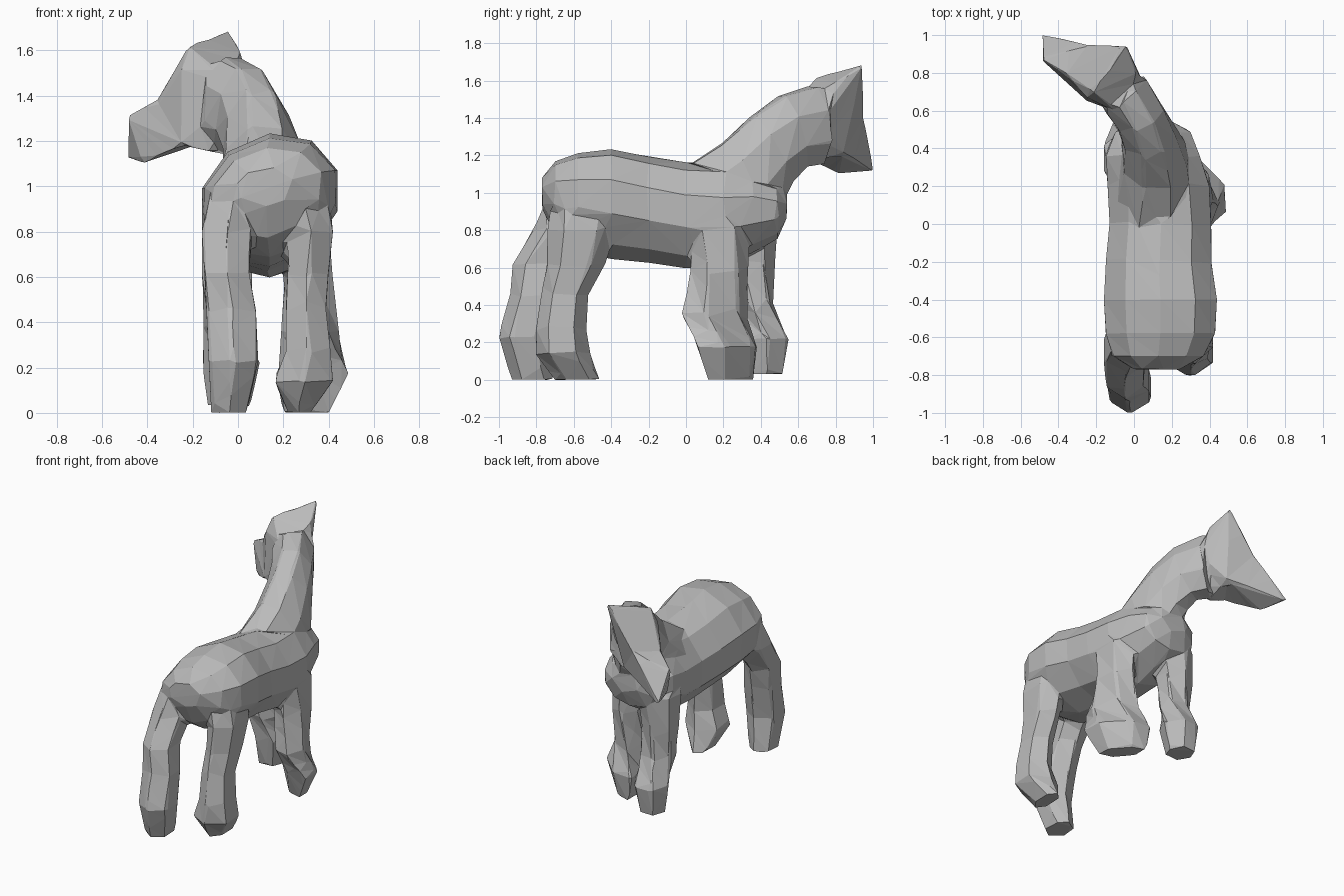
import bpy
import bmesh
from math import cos, sin, pi, radians
from mathutils import Vector

default_cube = bpy.data.objects.get("Cube")
if default_cube:
    bpy.data.objects.remove(default_cube, do_unlink=True)

# One plain stone colour for the whole animal
stone = bpy.data.materials.new("stone grey")
stone.use_nodes = True
stone_colour = (0.5, 0.5, 0.5, 1)
stone.diffuse_color = stone_colour
stone.node_tree.nodes["Principled BSDF"].inputs["Base Color"].default_value = stone_colour

# All parts are gathered in one mesh, then fused into a single faceted skin
bm = bmesh.new()


def loft(rings, sides):
    """Skin a row of faceted rings, each given as centre, across and up vectors."""
    swell = 1 / cos(pi / sides)
    loops = []
    for centre, across, up in rings:
        loop = []
        for i in range(sides):
            angle = 2 * pi * (i + 0.5) / sides
            offset = across * cos(angle) + up * sin(angle)
            loop.append(bm.verts.new(centre + offset * swell))
        loops.append(loop)
    for lower, upper in zip(loops, loops[1:]):
        for i in range(sides):
            j = (i + 1) % sides
            bm.faces.new((lower[i], lower[j], upper[j], upper[i]))
    bm.faces.new(loops[0])
    bm.faces.new(loops[-1])


def faceted_block(corners):
    """Wrap a convex faceted block around its corner points."""
    points = [bm.verts.new(corner) for corner in corners]
    hull = bmesh.ops.convex_hull(bm, input=points)
    inside = [v for v in hull["geom_interior"] if isinstance(v, bmesh.types.BMVert)]
    bmesh.ops.delete(bm, geom=inside, context="VERTS")


def upright_ring(y, x, z, half_width, half_height, tilt):
    return Vector((x, y, z)), Vector((half_width, 0, tilt)), Vector((0, 0, half_height))


def level_ring(z, x, y, half_width, half_length, yaw=0):
    turn = radians(yaw)
    across = Vector((cos(turn), sin(turn), 0)) * half_width
    along = Vector((-sin(turn), cos(turn), 0)) * half_length
    return Vector((x, y, z)), across, along


def turned_ring(x, y, z, half_width, lean, rise, yaw):
    turn = radians(yaw)
    across = Vector((cos(turn), sin(turn), 0)) * half_width
    up = Vector((sin(turn) * lean, -cos(turn) * lean, rise))
    return Vector((x, y, z)), across, up


def leg(rings):
    loft([level_ring(*ring) for ring in rings], sides=6)


# Body from rump to chest
body_rings = [
    (-.77, .12, 1, .12, .08, .01),
    (-.7, .13, .97, .24, .19, .03),
    (-.58, .14, .95, .29, .25, .04),
    (-.4, .14, .94, .3, .28, .04),
    (-.2, .13, .91, .28, .27, .03),
    (0, .14, .88, .27, .27, .02),
    (.2, .13, .88, .27, .26, .01),
    (.36, .1, .91, .25, .22, 0),
    (.49, .1, .91, .2, .15, 0),
    (.54, .1, .94, .1, .07, 0),
]
loft([upright_ring(*ring) for ring in body_rings], sides=10)

# Neck, curving upward and turning to one side
neck_rings = [
    (.11, .21, .94, .2, .22, .19, 0),
    (.11, .35, 1.1, .17, .16, .16, 5),
    (.08, .465, 1.24, .14, .1, .18, 12),
    (.03, .57, 1.33, .13, .06, .19, 25),
    (-.05, .69, 1.36, .14, .02, .21, 42),
]
loft([turned_ring(*ring) for ring in neck_rings], sides=8)

# Head: skull and muzzle blocks that share the bridge, cheek and jaw
bridge = (-.36, .79, 1.38)
forehead = (-.25, .95, 1.4)
cheek = (-.25, .65, 1.18)
jaw = (-.1, .84, 1.21)
faceted_block([
    bridge, forehead, cheek, jaw,
    (-.04, .95, 1.69),
    (-.22, .7, 1.62),
    (.02, .8, 1.59),
    (.06, .73, 1.4),
    (-.1, .6, 1.51),
    (-.25, .67, 1.52),
    (-.12, .62, 1.14),
])
faceted_block([
    bridge, forehead, cheek, jaw,
    (-.49, .87, 1.31),
    (-.49, 1.01, 1.11),
    (-.42, .81, 1.1),
])

# Left and right hind legs
leg([
    (1.02, .28, -.57, .11, .12),
    (.8, .32, -.56, .1, .16),
    (.62, .31, -.59, .09, .14),
    (.45, .3, -.65, .09, .11),
    (.27, .31, -.67, .1, .12),
    (.14, .29, -.66, .13, .13),
    (0, .27, -.58, .05, .11),
])
leg([
    (1.02, 0, -.58, .11, .12),
    (.8, -.05, -.67, .11, .13),
    (.62, -.05, -.79, .1, .12),
    (.45, -.03, -.82, .11, .11),
    (.23, -.02, -.87, .11, .12),
    (0, -.04, -.82, .08, .1),
])

# Left and right front legs, with the hooves turned outward
leg([
    (.85, .3, .17, .1, .15),
    (.58, .31, .18, .1, .14, 10),
    (.35, .32, .15, .1, .17, 25),
    (.18, .33, .22, .1, .2, 45),
    (0, .3, .24, .06, .14, 40),
])
leg([
    (.85, -.04, .35, .12, .13),
    (.6, -.05, .36, .11, .1),
    (.4, -.04, .37, .11, .09, 15),
    (.22, -.03, .43, .11, .12, 35),
    (.03, -.04, .43, .08, .09, 35),
])

# Fuse the parts and cut the skin down to broad flat facets
bmesh.ops.recalc_face_normals(bm, faces=bm.faces)
mesh = bpy.data.meshes.new("horse")
bm.to_mesh(mesh)
bm.free()
mesh.materials.append(stone)
horse = bpy.data.objects.new("horse", mesh)
bpy.context.collection.objects.link(horse)

fuse = horse.modifiers.new("fuse parts", "REMESH")
fuse.mode = "VOXEL"
fuse.voxel_size = 0.016
blend = horse.modifiers.new("blend seams", "SMOOTH")
blend.factor = 0.5
blend.iterations = 6
facets = horse.modifiers.new("broad facets", "DECIMATE")
facets.ratio = 0.015
